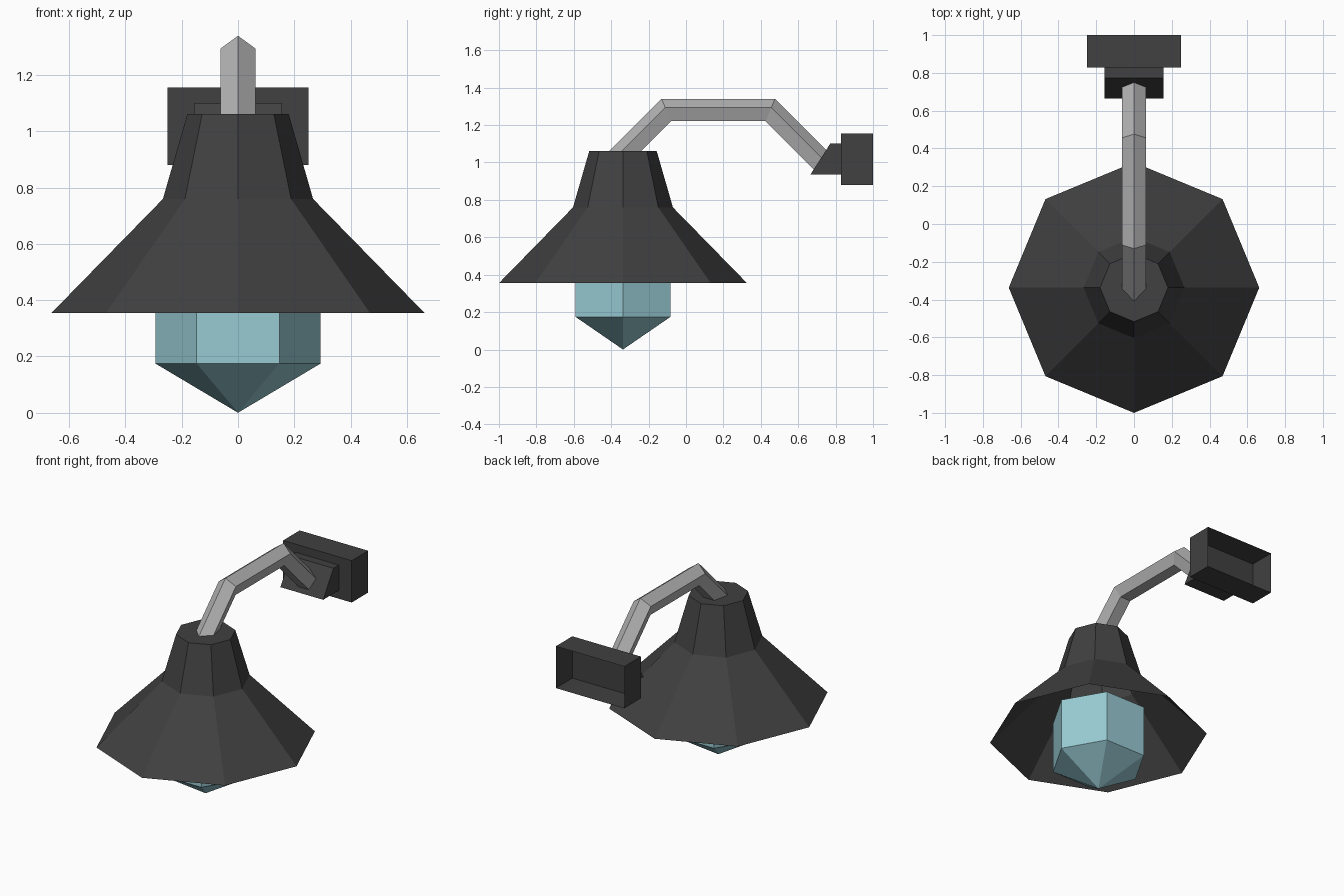
import bpy, bmesh, math
from mathutils import Vector

if "Cube" in bpy.data.objects:
    bpy.data.objects.remove(bpy.data.objects["Cube"])


def material(name, rgb):
    m = bpy.data.materials.new(name)
    m.diffuse_color = (*rgb, 1)
    m.use_nodes = True
    m.node_tree.nodes["Principled BSDF"].inputs["Base Color"].default_value = m.diffuse_color
    return m


DARK = material("dark_metal", (0.052, 0.052, 0.052))
GREY = material("light_grey_metal", (0.44, 0.44, 0.44))
GLASS = material("pale_blue_glass", (0.31, 0.59, 0.65))


def loft(name, rings, mat, cap_start=True, cap_end=True):
    """Skin equal-sized rings of points; a one-point ring makes a tip."""
    bm = bmesh.new()
    loops = [[bm.verts.new(p) for p in ring] for ring in rings]
    for a, b in zip(loops, loops[1:]):
        n = max(len(a), len(b))
        for i in range(n):
            j = (i + 1) % n
            if len(a) == 1:
                bm.faces.new((a[0], b[j], b[i]))
            elif len(b) == 1:
                bm.faces.new((a[i], a[j], b[0]))
            else:
                bm.faces.new((a[i], a[j], b[j], b[i]))
    if cap_start and len(loops[0]) > 2:
        bm.faces.new(loops[0][::-1])
    if cap_end and len(loops[-1]) > 2:
        bm.faces.new(loops[-1])
    bmesh.ops.recalc_face_normals(bm, faces=bm.faces[:])
    me = bpy.data.meshes.new(name)
    bm.to_mesh(me)
    bm.free()
    me.materials.append(mat)
    ob = bpy.data.objects.new(name, me)
    bpy.context.collection.objects.link(ob)
    return ob


CY = -0.337  # axis of shade and bulb


def ring(sides, r, z):
    if r == 0:
        return [(0, CY, z)]
    return [(r * math.cos(math.tau * i / sides), CY + r * math.sin(math.tau * i / sides), z)
            for i in range(sides)]


def rect(x, y, z0, z1, y_top=None):
    yt = y if y_top is None else y_top
    return [(-x, y, z0), (x, y, z0), (x, yt, z1), (-x, yt, z1)]


# Octagonal shade, open underneath
loft("lamp_shade", [ring(8, 0.663, 0.355), ring(8, 0.267, 0.76), ring(8, 0.18, 1.062)],
     DARK, cap_start=False)

# Six-sided bulb with pointed bottom
loft("bulb", [ring(6, 0, 0), ring(6, 0.294, 0.175), ring(6, 0.294, 0.515)], GLASS)

# Pentagonal arm, mitred at its two bends
path = [Vector(p) for p in ((-0.38, 0.997), (-0.103, 1.274), (0.448, 1.274), (0.735, 0.987))]
R = 0.066
rings = []
for i, p in enumerate(path):
    d_in = (p - path[max(i - 1, 0)]).normalized() if i else (path[1] - p).normalized()
    d_out = (path[i + 1] - p).normalized() if i < len(path) - 1 else d_in
    t = (d_in + d_out).normalized()
    up = Vector((-t.y, t.x)) / t.dot(d_in)
    pts = []
    for k in range(5):
        a = math.tau * k / 5
        q = p + up * R * math.cos(a)
        pts.append((R * math.sin(a), q.x, q.y))
    rings.append(pts)
loft("arm", rings, GREY)

# Wall plate: a box open at the back
loft("wall_plate", [rect(0.25, 0.828, 0.88, 1.156), rect(0.25, 1.0, 0.88, 1.156)],
     DARK, cap_end=False)

# Sloped socket that holds the arm
loft("arm_socket", [rect(0.156, 0.665, 0.935, 1.102, 0.772), rect(0.156, 0.828, 0.935, 1.102)],
     DARK, cap_end=False)
